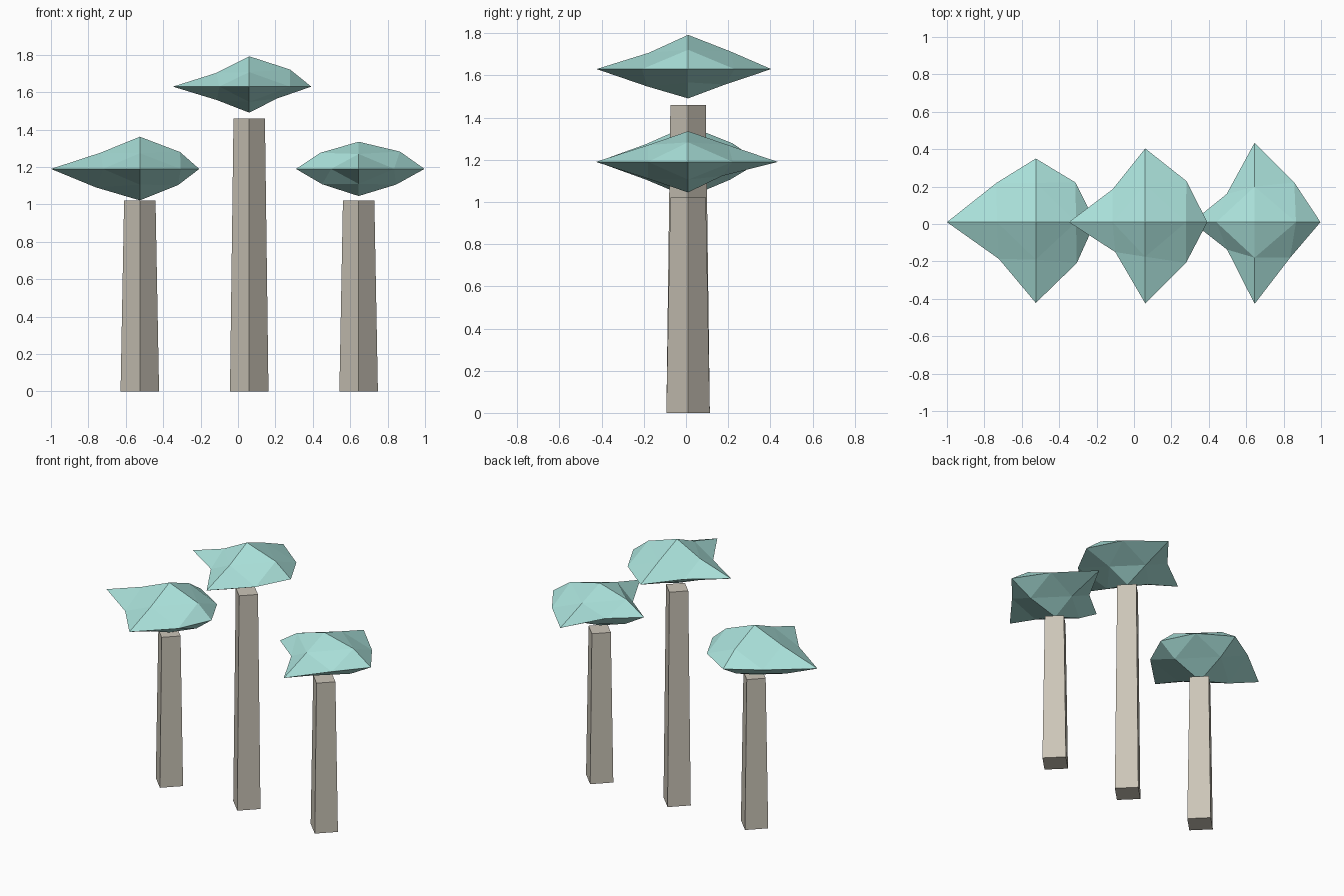
import bpy, bmesh
from math import pi
from mathutils import Vector

if "Cube" in bpy.data.objects:
    bpy.data.objects.remove(bpy.data.objects["Cube"])

def material(name, rgb):
    m = bpy.data.materials.new(name)
    m.diffuse_color = (*rgb, 1)
    m.use_nodes = True
    m.node_tree.nodes["Principled BSDF"].inputs["Base Color"].default_value = m.diffuse_color
    return m

BARK = material("bark", (0.60, 0.56, 0.48))
LEAF = material("leaf", (0.40, 0.75, 0.70))
Y0, SQUASH = 0.01, 0.42

def finish(bm, name, mat):
    bmesh.ops.recalc_face_normals(bm, faces=bm.faces)
    me = bpy.data.meshes.new(name)
    bm.to_mesh(me)
    bm.free()
    me.materials.append(mat)
    ob = bpy.data.objects.new(name, me)
    bpy.context.collection.objects.link(ob)
    return ob

# Tapered four-sided trunk, corners on the axes
def trunk(name, x, h):
    bpy.ops.mesh.primitive_cone_add(vertices=4, radius1=0.103, radius2=0.084,
                                    depth=h, location=(x, Y0, h / 2))
    ob = bpy.context.object
    ob.name = name
    ob.data.materials.append(BARK)

# Canopy: once-subdivided octahedron, flattened, each vertex at its own reach
def canopy(name, x, z, tips, mids):
    bm = bmesh.new()
    axes = {}
    for i in range(3):
        for s in (1, -1):
            v = Vector((0, 0, 0))
            v[i] = s
            axes[i, s] = v
    squash = lambda v: Vector((x + v.x, Y0 + v.y, z + v.z * SQUASH))
    tip = {k: bm.verts.new(squash(v * r)) for (k, v), r in zip(axes.items(), tips)}
    mid, reach = {}, iter(mids)
    for i, j in ((0, 1), (0, 2), (1, 2)):
        for a in (1, -1):
            for b in (1, -1):
                p, q = (i, a), (j, b)
                mid[frozenset((p, q))] = bm.verts.new(squash((axes[p] + axes[q]) * next(reach)))
    for a in (1, -1):
        for b in (1, -1):
            for c in (1, -1):
                k = [(0, a), (1, b), (2, c)]
                m = [mid[frozenset((k[n], k[(n + 1) % 3]))] for n in range(3)]
                for n in range(3):
                    bm.faces.new((tip[k[n]], m[n], m[n - 1]))
                bm.faces.new(m)
    finish(bm, name, LEAF)

# tips: +x -x +y -y +z -z ; mids: xy, xz, yz each as ++ +- -+ --
TREES = [
    ("left", -0.525, 1.02, (.318, .475, .34, .432, .41, .40),
     (.212, .219, .21, .197, .215, .205, .208, .235, .21, .20, .20, .20)),
    ("middle", 0.06, 1.46, (.332, .408, .394, .434, .386, .331),
     (.22, .218, .175, .16, .218, .15, .175, .172, .20, .175, .185, .195)),
    ("right", 0.645, 1.02, (.352, .335, .425, .437, .346, .345),
     (.212, .19, .15, .147, .221, .20, .205, .195, .19, .16, .19, .19)),
]
for side, x, h, tips, mids in TREES:
    trunk(side + "_trunk", x, h)
    canopy(side + "_canopy", x, h + 0.17, tips, mids)
